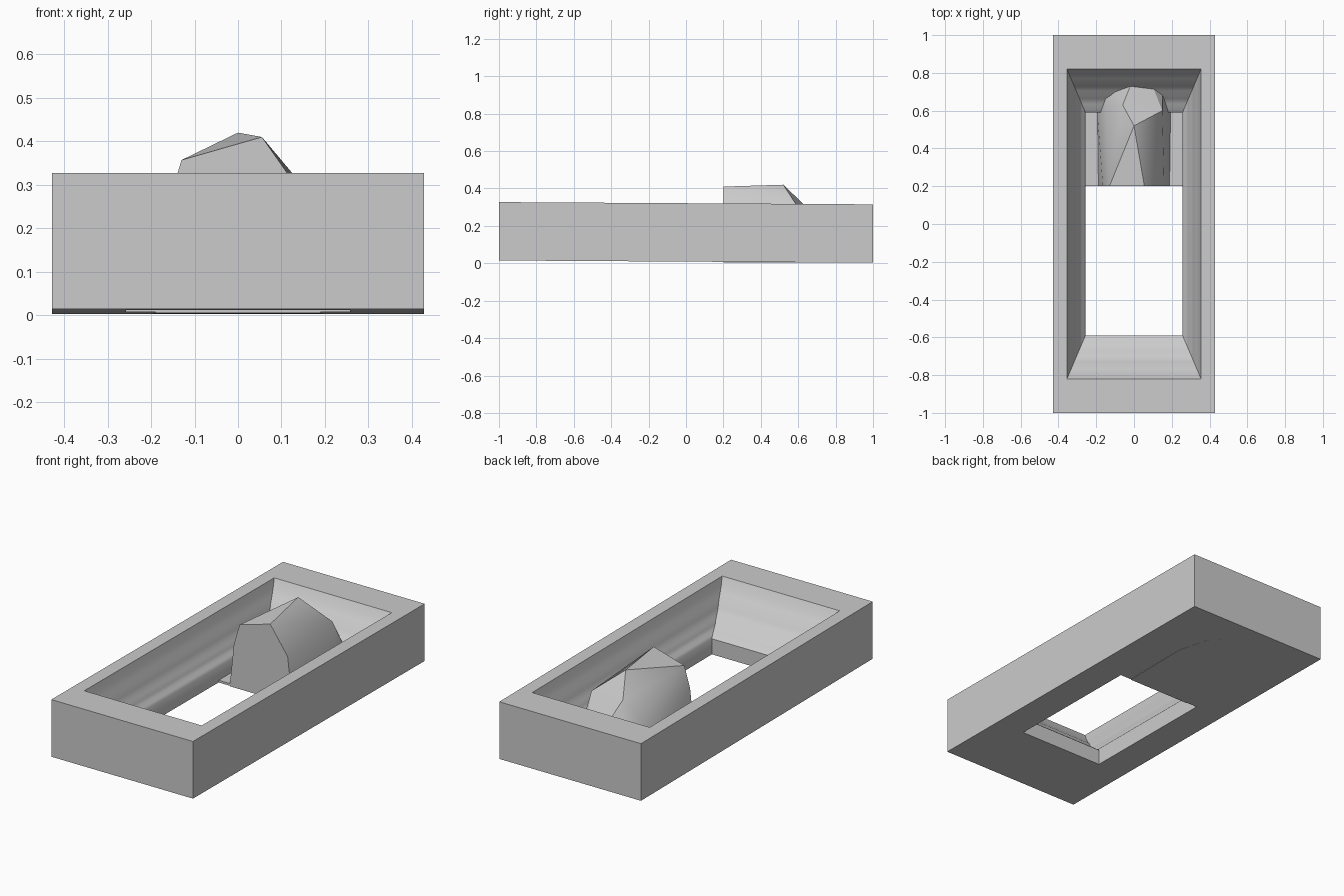
import bpy, bmesh, math

if "Cube" in bpy.data.objects:
    bpy.data.objects.remove(bpy.data.objects["Cube"])

stone = bpy.data.materials.new("stone_grey")
stone.use_nodes = True
grey = (0.6, 0.6, 0.6, 1)
stone.diffuse_color = grey
stone.node_tree.nodes["Principled BSDF"].inputs["Base Color"].default_value = grey


def finish(name, bm, angle):
    bmesh.ops.recalc_face_normals(bm, faces=bm.faces)
    mesh = bpy.data.meshes.new(name)
    bm.to_mesh(mesh)
    bm.free()
    mesh.materials.append(stone)
    obj = bpy.data.objects.new(name, mesh)
    bpy.context.collection.objects.link(obj)
    bpy.ops.object.select_all(action="DESELECT")
    obj.select_set(True)
    bpy.context.view_layer.objects.active = obj
    bpy.ops.object.shade_smooth_by_angle(angle=math.radians(angle))
    return obj


def tilt(bm):
    # The slab leans very slightly down toward the back
    for v in bm.verts:
        v.co.z += 0.009 - 0.006 * v.co.y


def ring(bm, hx, hy, z):
    return [bm.verts.new((sx * hx, sy * hy, z))
            for sx, sy in ((-1, -1), (1, -1), (1, 1), (-1, 1))]


# Frame: rectangular rings lofted around a moulded section
HEIGHT = 0.312
moulding = [(1, HEIGHT), (0.9, 0.272), (0.79, 0.242), (0.68, 0.218),
            (0.6, 0.187), (0.5, 0.165), (0.4, 0.15), (0.32, 0.127),
            (0.2, 0.112), (0.08, 0.1), (0, 0.085), (0, 0)]
bm = bmesh.new()
rings = [ring(bm, 0.428, 1, 0), ring(bm, 0.428, 1, HEIGHT)]
rings += [ring(bm, 0.257 + 0.098 * t, 0.59 + 0.23 * t, z) for t, z in moulding]
for a, b in zip(rings, rings[1:] + rings[:1]):
    for i in range(4):
        j = (i + 1) % 4
        bm.faces.new((a[i], a[j], b[j], b[i]))
tilt(bm)
finish("moulded_frame", bm, 35)

# Floor plate under the rock
bm = bmesh.new()
bmesh.ops.create_cube(bm, size=1)
for v in bm.verts:
    v.co.x *= 0.52
    v.co.y = 0.4 + v.co.y * 0.4
    v.co.z = 0.006 + v.co.z * 0.012
tilt(bm)
finish("floor_plate", bm, 30)

# Boulder: hull with a flat cut front
front = [(-0.19, 0.005), (-0.165, 0.24), (-0.13, 0.357),
         (0.055, 0.41), (0.16, 0.26), (0.19, 0.005)]
body = [(0, 0.52, 0.42), (0.15, 0.6, 0.297), (-0.06, 0.63, 0.315),
        (-0.15, 0.6, 0.21), (0.01, 0.725, 0.19), (0.195, 0.6, 0.004),
        (-0.195, 0.6, 0.004), (0.15, 0.77, 0.004), (-0.15, 0.77, 0.004),
        (0.04, 0.88, 0.004)]
bm = bmesh.new()
for p in [(x, 0.2, z) for x, z in front] + body:
    bm.verts.new(p)
hull = bmesh.ops.convex_hull(bm, input=bm.verts)
loose = [v for v in bm.verts if not v.link_faces]
bmesh.ops.delete(bm, geom=loose, context="VERTS")
finish("boulder", bm, 30)
